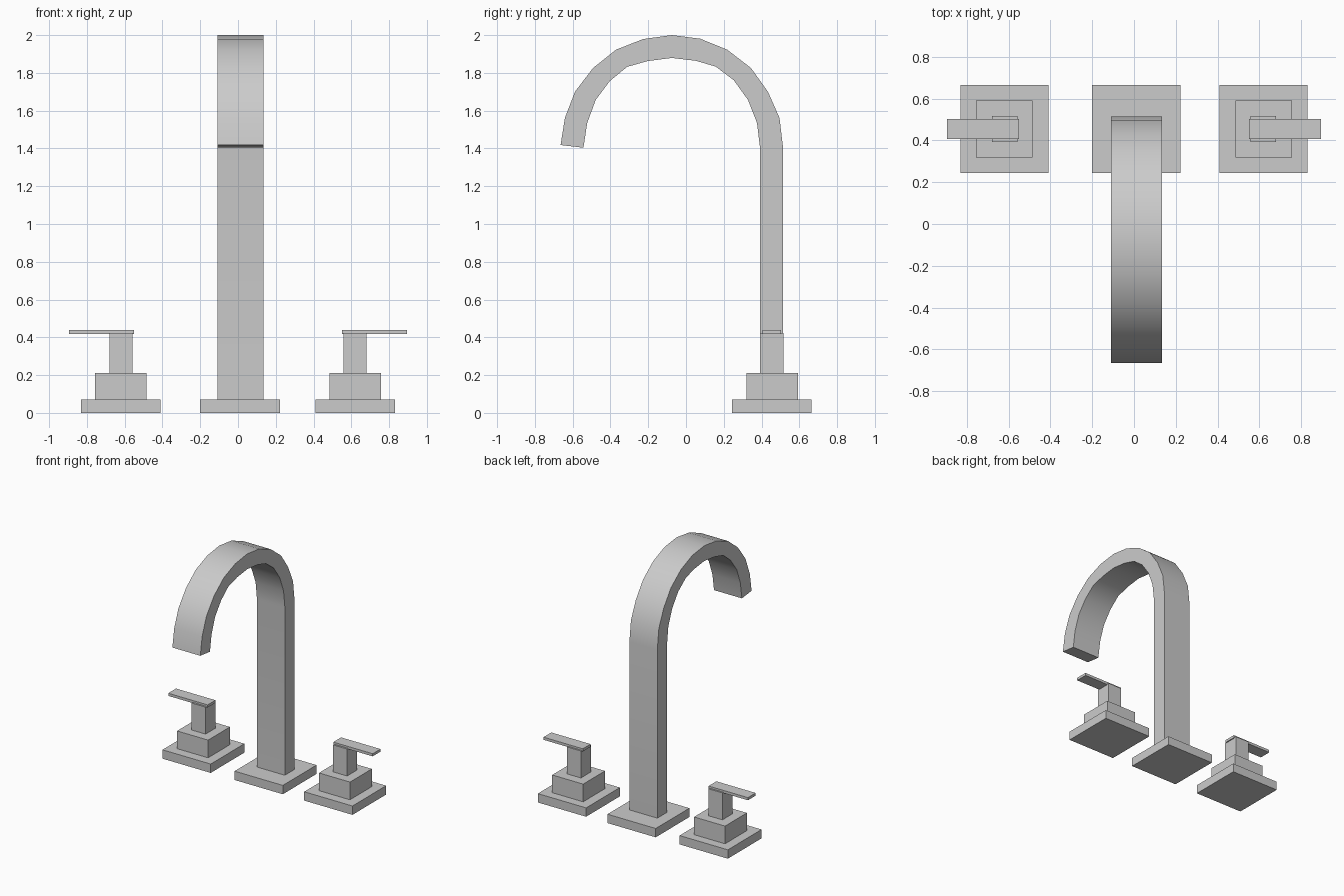
import bpy, bmesh

if "Cube" in bpy.data.objects:
    bpy.data.objects.remove(bpy.data.objects["Cube"])


def finish(name, bm):
    bmesh.ops.recalc_face_normals(bm, faces=bm.faces)
    mesh = bpy.data.meshes.new(name)
    bm.to_mesh(mesh)
    bm.free()
    obj = bpy.data.objects.new(name, mesh)
    bpy.context.collection.objects.link(obj)
    return obj


def box(name, x, y, z):
    bm = bmesh.new()
    bmesh.ops.create_cube(bm, size=1)
    for v in bm.verts:
        v.co = [(r[0] + r[1]) / 2 + c * (r[1] - r[0]) for r, c in zip((x, y, z), v.co)]
    return finish(name, bm)


# Spout side profile: outer and inner edges (y, z), from the foot over the arch to the outlet
outer = [(.514, .07), (.514, 1.402), (.495, 1.562), (.434, 1.70), (.344, 1.826), (.218, 1.923),
         (.075, 1.981), (-.075, 2.0), (-.227, 1.979), (-.370, 1.923), (-.492, 1.826),
         (-.588, 1.70), (-.641, 1.562), (-.664, 1.418)]
inner = [(.392, .07), (.392, 1.402), (.376, 1.535), (.328, 1.657), (.253, 1.761), (.158, 1.833),
         (.053, 1.864), (-.075, 1.879), (-.201, 1.863), (-.312, 1.832), (-.403, 1.757),
         (-.478, 1.657), (-.523, 1.535), (-.543, 1.404)]

# Sweep a rectangular section along the profile and cap both ends
bm = bmesh.new()
rings = [[bm.verts.new(co) for co in ((-.109, *o), (.135, *o), (.135, *i), (-.109, *i))]
         for o, i in zip(outer, inner)]
for a, b in zip(rings, rings[1:]):
    for k in range(4):
        n = (k + 1) % 4
        bm.faces.new((a[k], a[n], b[n], b[k]))
bm.faces.new(rings[0])
bm.faces.new(rings[-1])
spout = finish("spout", bm)
bpy.context.view_layer.objects.active = spout
spout.select_set(True)
bpy.ops.object.shade_smooth_by_angle()

# Spout base plate
box("spout_base", (-.20, .222), (.243, .664), (0, .07))

# Handles, mirrored left and right
parts = {
    "base": ((.409, .831), (.243, .664), (0, .07)),
    "tier": ((.485, .756), (.319, .592), (.07, .21)),
    "post": ((.558, .68), (.392, .516), (.21, .423)),
    "lever": ((.55, .894), (.406, .503), (.417, .438)),
}
for side, s in (("left", -1), ("right", 1)):
    for part, (x, y, z) in parts.items():
        box(f"{side}_handle_{part}", sorted(s * c for c in x), y, z)
